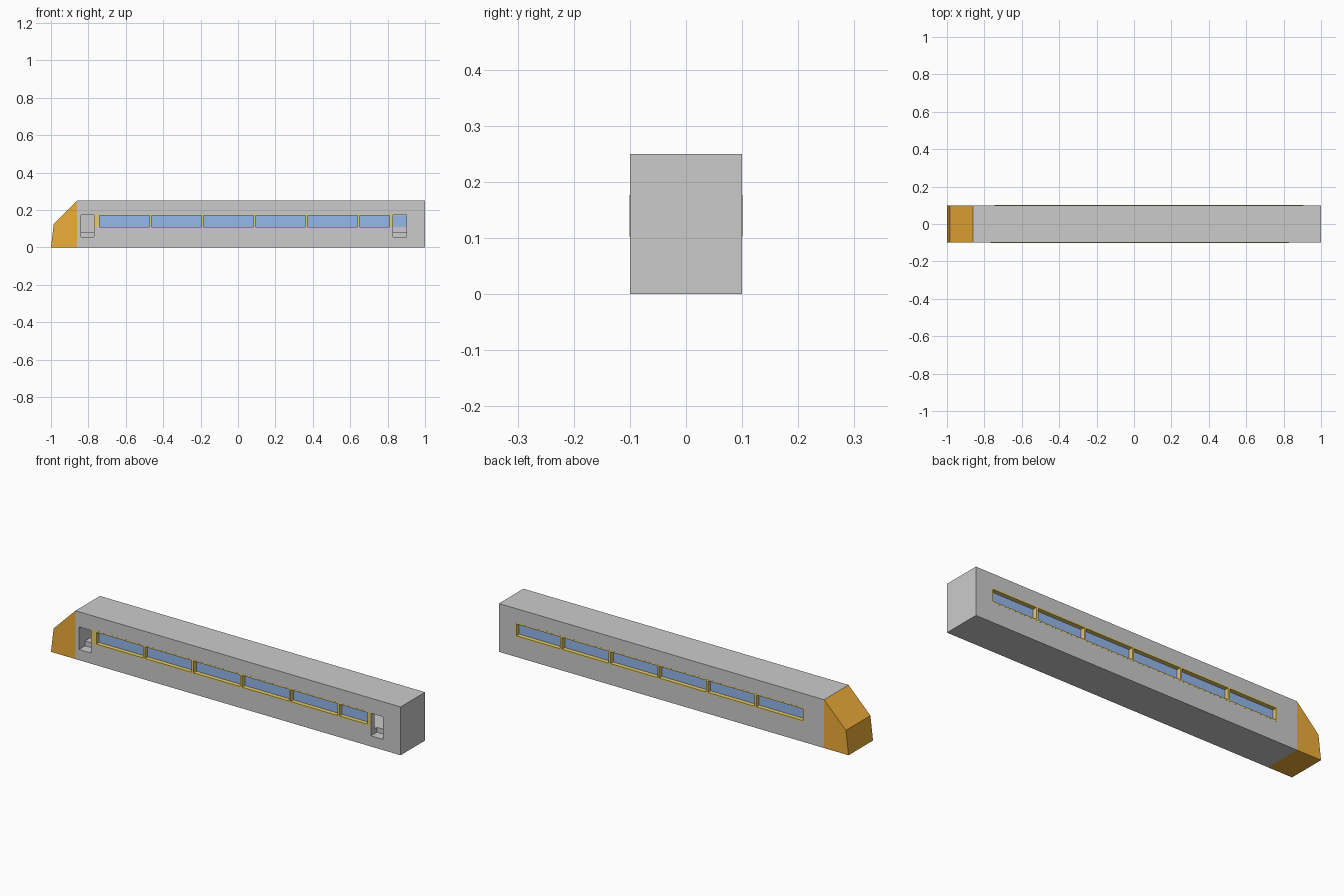
import bpy, bmesh

if "Cube" in bpy.data.objects:
    bpy.data.objects.remove(bpy.data.objects["Cube"])


def material(name, rgb):
    m = bpy.data.materials.new(name)
    m.diffuse_color = (*rgb, 1)
    m.use_nodes = True
    m.node_tree.nodes["Principled BSDF"].inputs["Base Color"].default_value = m.diffuse_color
    return m


ORANGE = material("orange", (0.85, 0.42, 0.04))
BLUE = material("blue", (0.30, 0.48, 0.85))
YELLOW = material("yellow", (0.80, 0.62, 0.15))


def prism(name, profile, y0, y1, mat=None):
    """Extrude an x/z profile from y0 to y1."""
    bm = bmesh.new()
    face = bm.faces.new([bm.verts.new((x, y0, z)) for x, z in profile])
    ext = bmesh.ops.extrude_face_region(bm, geom=[face])
    bmesh.ops.translate(bm, vec=(0, y1 - y0, 0),
                        verts=[v for v in ext["geom"] if isinstance(v, bmesh.types.BMVert)])
    bmesh.ops.recalc_face_normals(bm, faces=bm.faces)
    me = bpy.data.meshes.new(name)
    bm.to_mesh(me)
    bm.free()
    ob = bpy.data.objects.new(name, me)
    bpy.context.collection.objects.link(ob)
    if mat:
        me.materials.append(mat)
    return ob


def box(name, x0, x1, y0, y1, z0, z1, mat=None):
    return prism(name, [(x0, z0), (x1, z0), (x1, z1), (x0, z1)], y0, y1, mat)


def cut(target, *dims):
    cutter = box("cutter", *dims)
    cutter.hide_render = True
    cutter.hide_viewport = True
    mod = target.modifiers.new("cut", "BOOLEAN")
    mod.operation, mod.solver, mod.object = "DIFFERENCE", "EXACT", cutter


WALL, Z0, Z1, RAIL = 0.03, 0.11, 0.17, 0.007
DOORS = [(-0.84, -0.77), (0.83, 0.90)]
STARTS = [-0.74 + 0.278 * i for i in range(6)]

# Hollow carriage with door openings, entry steps and window bands
body = box("carriage_body", -0.86, 1, -0.1, 0.1, 0, 0.25)
cut(body, -0.84, 0.91, -0.1 + WALL, 0.1 - WALL, 0.08, 0.22)
for x0, x1 in DOORS:
    cut(body, x0, x1, -0.12, -0.05, 0.055, Z1 + 0.002)
cut(body, -0.768, 0.828, -0.12, -0.06, Z0 - RAIL, Z1 + RAIL)
cut(body, -0.747, 0.907, 0.06, 0.12, Z0 - RAIL, Z1 + RAIL)

# Sloped nose
prism("nose", [(-1, 0), (-0.86, 0), (-0.86, 0.25), (-0.985, 0.125)], -0.1, 0.1, ORANGE)


# Window frames and recessed glass on each side
def window_row(side, s, left, right, last):
    ya, yb = sorted((s * 0.1003, s * (0.1 - WALL)))
    box(f"{side}_frame_bottom", left, right, ya, yb, Z0 - RAIL, Z0, YELLOW)
    box(f"{side}_frame_top", left, right, ya, yb, Z1, Z1 + RAIL, YELLOW)
    ends = [x - 0.011 for x in STARTS[1:]] + [last]
    for i, (a, b) in enumerate(zip([left] + ends, STARTS + [right])):
        box(f"{side}_frame_post_{i}", a, b, ya, yb, Z0, Z1, YELLOW)
    ga, gb = sorted((s * 0.078, s * 0.072))
    for i, (a, b) in enumerate(zip(STARTS, ends)):
        box(f"{side}_glass_{i}", a, b, ga, gb, Z0, Z1, BLUE)


window_row("front", -1, -0.768, 0.828, 0.81)
window_row("back", 1, -0.747, 0.907, 0.90)
